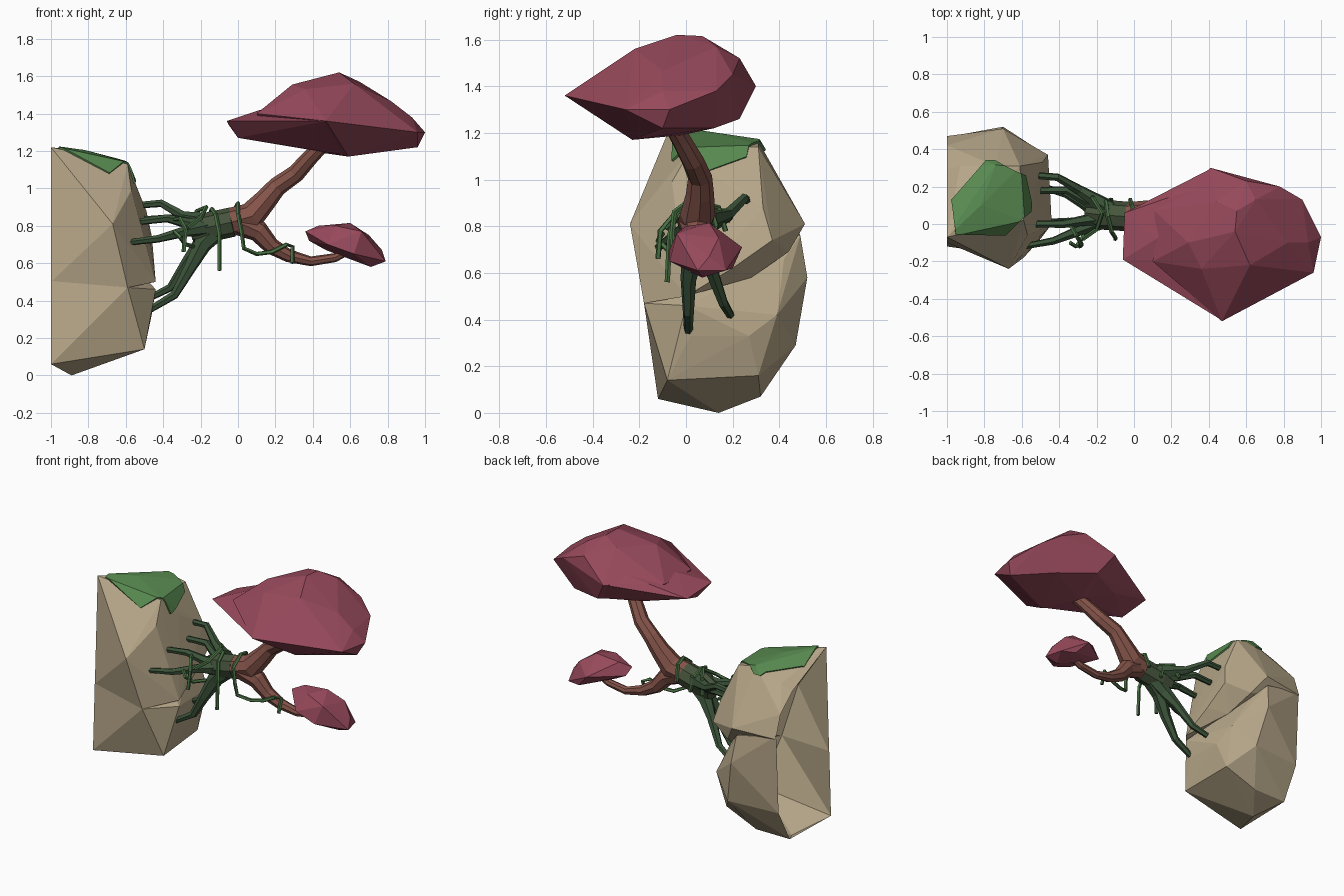
import bpy, bmesh, math
from mathutils import Vector


def material(name, rgb):
    lin = [((c / 255 + 0.055) / 1.055) ** 2.4 for c in rgb]
    m = bpy.data.materials.new(name)
    m.diffuse_color = (*lin, 1)
    return m


STONE = material("sandy stone", (184, 168, 138))
MOSS = material("moss green", (88, 138, 80))
BARK = material("red brown bark", (133, 84, 74))
ROOT = material("dark green root", (60, 84, 58))
TRUNK_MOSS = material("mossy bark", (70, 84, 60))
VINE = material("vine green", (74, 114, 68))
LEAF = material("crimson leaves", (151, 73, 91))


def finish(name, bm, mat):
    bmesh.ops.recalc_face_normals(bm, faces=bm.faces)
    me = bpy.data.meshes.new(name)
    bm.to_mesh(me)
    me.materials.append(mat)
    ob = bpy.data.objects.new(name, me)
    bpy.context.collection.objects.link(ob)
    return ob


def hull_mesh(pts):
    bm = bmesh.new()
    for p in pts:
        bm.verts.new(p)
    bmesh.ops.convex_hull(bm, input=bm.verts[:])
    bmesh.ops.delete(bm, geom=[v for v in bm.verts if not v.link_faces], context='VERTS')
    return bm


def union(name, pts_a, pts_b, mat):
    """Two faceted lumps joined into one skin."""
    a, b = finish(name, hull_mesh(pts_a), mat), finish("helper", hull_mesh(pts_b), mat)
    mod = a.modifiers.new("join", 'BOOLEAN')
    mod.operation, mod.solver, mod.object = 'UNION', 'EXACT', b
    dg = bpy.context.evaluated_depsgraph_get()
    dg.update()
    me = bpy.data.meshes.new_from_object(a.evaluated_get(dg))
    a.modifiers.clear()
    a.data = me
    bpy.data.objects.remove(b)
    return a


def tube(name, pts, mat, sides=6):
    """Faceted limb through (x, y, z, radius) points."""
    bm = bmesh.new()
    P = [Vector(p[:3]) for p in pts]
    rings, ref = [], None
    for i, p in enumerate(P):
        d = (P[min(i + 1, len(P) - 1)] - P[max(i - 1, 0)]).normalized()
        if ref is None:
            ref = d.orthogonal()
        ref = (ref - d * ref.dot(d)).normalized()
        side = d.cross(ref)
        rings.append([bm.verts.new(p + pts[i][3] * (math.cos(a) * ref + math.sin(a) * side))
                      for a in (2 * math.pi * k / sides for k in range(sides))])
    for a, b in zip(rings, rings[1:]):
        for k in range(sides):
            n = (k + 1) % sides
            bm.faces.new((a[k], a[n], b[n], b[k]))
    bm.faces.new(rings[0][::-1])
    bm.faces.new(rings[-1])
    return finish(name, bm, mat)


# Cliff rock: overhanging upper block on a lower block, open at the back plane
upper = [(-1, -.07, 1.22), (-1, .29, 1.06), (-.93, .31, 1.1), (-1, .42, .95), (-.74, .31, 1.165),
         (-.82, .1, 1.195), (-.61, .31, 1.14), (-.59, .02, 1.13), (-.54, .14, 1.0), (-.57, -.06, .99),
         (-.67, -.24, .81), (-.59, -.18, .47), (-.44, 0, .5), (-.45, .2, .62),
         (-.46, .37, .74), (-.49, .33, .88), (-.7, .51, .81), (-1, .47, .8), (-1, -.1, .5),
         (-.56, .28, .58), (-.62, .44, .69)]
lower = [(-1, -.12, .06), (-.89, .14, 0), (-1, .32, .07), (-.75, .32, .07), (-.5, -.08, .14),
         (-.52, .31, .16), (-.64, .47, .29), (-1, .44, .29), (-.7, .52, .58), (-.46, .02, .33),
         (-.47, .27, .33), (-.5, .39, .42), (-.59, -.18, .47), (-.44, 0, .46), (-.55, .2, .57),
         (-.63, .42, .66), (-.72, .49, .76), (-1, .465, .82), (-1, -.1, .53), (-.8, .15, .85),
         (-1, .15, .85)]
rock = union("cliff_rock", upper, lower, STONE)
bm = bmesh.new()
bm.from_mesh(rock.data)
bmesh.ops.delete(bm, geom=[f for f in bm.faces if all(v.co.x < -.998 for v in f.verts)],
                 context='FACES')
bm.to_mesh(rock.data)

# Moss cap: trimmed skin of the upper rock
bm = hull_mesh(upper)
bmesh.ops.recalc_face_normals(bm, faces=bm.faces)
for co, no in [((0, -.055, 0), (0, -1, 0)), ((-.63, .0, 0), (.68, -.73, 0)),
               ((-.63, .28, 0), (.42, .9, 0)), ((-.9, .21, 0), (-.75, .66, 0)),
               ((-.96, 0, 0), (-1, -.1, 0)), ((-.57, .08, 1.03), (0, .36, -1))]:
    bmesh.ops.bisect_plane(bm, geom=bm.verts[:] + bm.edges[:] + bm.faces[:],
                           plane_co=co, plane_no=no, clear_outer=True)
cap = finish("moss_cap", bm, MOSS)
mod = cap.modifiers.new("thickness", 'SOLIDIFY')
mod.thickness, mod.offset = 0.01, 1

# Trunk and branches
tube("mossy_trunk", [(-.25, .06, .77, .06), (-.17, .05, .79, .08), (-.03, .04, .82, .079)], TRUNK_MOSS, 8)
tube("main_branch", [(-.04, .04, .82, .076), (.07, .05, .85, .076), (.15, .06, .94, .06),
                     (.21, .06, 1.01, .052), (.31, .03, 1.08, .048), (.39, -.02, 1.17, .043),
                     (.44, -.05, 1.22, .04)], BARK, 8)
tube("lower_branch", [(.0, .04, .82, .07), (.11, .05, .77, .058), (.18, .06, .69, .045),
                      (.27, .07, .64, .035), (.39, .08, .61, .026), (.52, .08, .63, .024),
                      (.58, .08, .66, .02)], BARK, 8)

# Roots gripping the rock
roots = [
    [(-.53, .26, .91, .018), (-.41, .25, .92, .021), (-.29, .18, .85, .028), (-.13, .08, .82, .05)],
    [(-.55, .18, .83, .018), (-.36, .18, .84, .022), (-.25, .12, .81, .03), (-.13, .06, .81, .05)],
    [(-.59, -.12, .71, .016), (-.43, -.09, .73, .021), (-.28, -.03, .77, .03), (-.13, .03, .8, .05)],
    [(-.54, .0, .82, .018), (-.38, .0, .84, .022), (-.26, .02, .81, .03), (-.13, .04, .81, .05)],
    [(-.49, .01, .34, .018), (-.34, .01, .43, .024), (-.26, .01, .57, .034), (-.19, .03, .7, .05),
     (-.1, .04, .79, .06)],
    [(-.46, .19, .42, .018), (-.36, .16, .47, .022), (-.27, .11, .61, .03), (-.2, .07, .7, .045),
     (-.1, .05, .79, .055)],
]
for i, r in enumerate(roots):
    tube(f"root_{i + 1}", r, ROOT)

# Vines wound on the trunk and hanging
R = .012
vines = [
    [(-.02, .13, .8), (-.01, .1, .9), (0, .03, .92), (0, -.05, .86), (.02, -.06, .76), (.03, -.05, .68),
     (.1, -.01, .65), (.18, .01, .66), (.26, .02, .7), (.29, .05, .69), (.29, .02, .6)],
    [(-.12, .13, .76), (-.15, .12, .86), (-.14, .04, .89), (-.12, -.04, .86), (-.1, -.07, .76),
     (-.1, -.08, .56)],
    [(-.36, .03, .83), (-.31, -.06, .84), (-.28, -.11, .78), (-.29, -.12, .66)],
    [(-.34, -.1, .77), (-.31, -.12, .74), (-.28, -.08, .7), (-.24, 0, .69)],
    [(-.24, .17, .78), (-.22, .14, .88), (-.17, .06, .9), (-.2, -.03, .84), (-.27, -.08, .79)],
]
for i, v in enumerate(vines):
    tube(f"vine_{i + 1}", [(*p, R) for p in v], VINE, 5)

# Leaf canopies
tip = [(-.06, -.19, 1.36), (-.05, .06, 1.34), (0, -.12, 1.27), (.12, -.08, 1.42), (.18, .14, 1.41),
       (.47, -.515, 1.36), (.45, -.02, 1.195), (.41, .295, 1.4), (.4, -.2, 1.44), (.5, .22, 1.26),
       (.25, .1, 1.26), (.59, -.23, 1.175), (.4, .2, 1.47)]
crown = [(.1, -.2, 1.4), (.11, .07, 1.4), (.14, -.1, 1.29), (.29, -.1, 1.555), (.41, .3, 1.4),
         (.44, .12, 1.58), (.54, -.04, 1.62), (.55, .07, 1.615), (.65, .13, 1.57), (.36, -.24, 1.53),
         (.62, -.22, 1.56), (.78, .2, 1.45), (.9, .13, 1.38), (.82, -.1, 1.465), (.93, -.1, 1.38),
         (1, -.07, 1.3), (.96, -.26, 1.3), (.96, -.1, 1.22), (.47, -.52, 1.36), (.59, -.23, 1.17),
         (.45, -.02, 1.19), (.5, .23, 1.26), (.75, .12, 1.22), (.27, .08, 1.27), (.6, .23, 1.52)]
union("large_canopy", crown, tip, LEAF)
small = [(.36, .06, .77), (.43, .1, .8), (.52, .0, .8), (.6, .1, .815), (.66, -.04, .77), (.7, .14, .75),
         (.58, .24, .71), (.48, -.07, .7), (.77, .1, .67), (.79, .05, .61), (.76, .17, .61),
         (.71, .07, .58), (.62, -.07, .65), (.66, .2, .62), (.47, .08, .67), (.38, .1, .72)]
finish("small_canopy", hull_mesh(small), LEAF)
